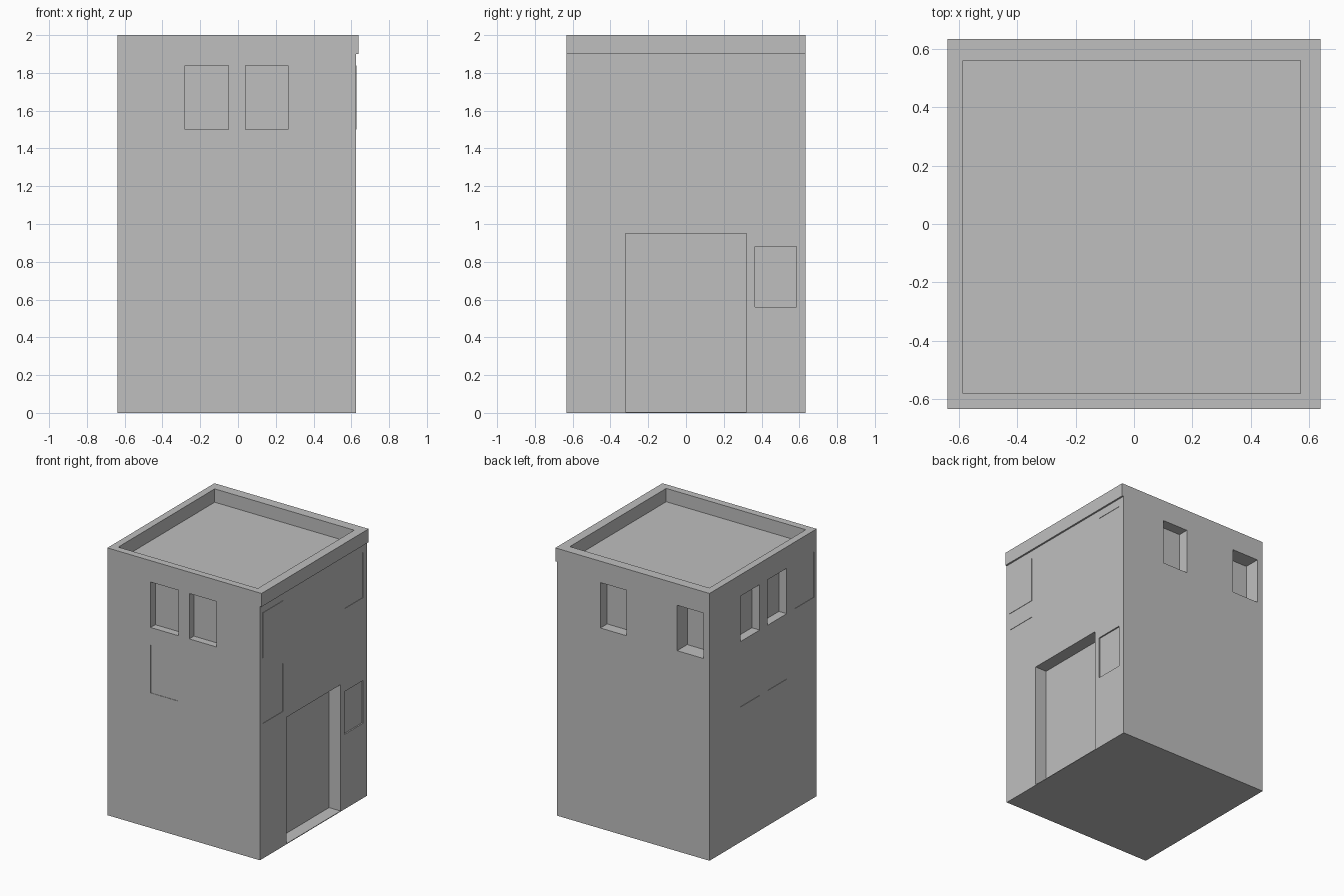
import bpy
import bmesh
from mathutils import Matrix, Vector

cube = bpy.data.objects.get("Cube")
if cube:
    bpy.data.objects.remove(cube, do_unlink=True)

plaster = bpy.data.materials.new("grey_plaster")
plaster.use_nodes = True
plaster.diffuse_color = (0.52, 0.52, 0.52, 1)
plaster.node_tree.nodes["Principled BSDF"].inputs["Base Color"].default_value = (0.52, 0.52, 0.52, 1)

LEFT, RIGHT, FRONT, BACK = -0.638, 0.625, -0.633, 0.633
EAVE = 1.9
UPPER = (1.5, 1.84)
MIDDLE = (1.01, 1.37)
FAINT = 0.003


def add_box(bm, x, y, z):
    size = Vector((x[1] - x[0], y[1] - y[0], z[1] - z[0]))
    centre = Vector((sum(x), sum(y), sum(z))) / 2
    bmesh.ops.create_cube(bm, size=1, matrix=Matrix.Translation(centre) @ Matrix.Diagonal((*size, 1)))


def make_object(name, bm):
    mesh = bpy.data.meshes.new(name)
    bm.to_mesh(mesh)
    bm.free()
    mesh.materials.append(plaster)
    obj = bpy.data.objects.new(name, mesh)
    bpy.context.collection.objects.link(obj)
    return obj


def recess(bm, side, span, z, depth):
    """Box that sinks an opening of the given depth into one wall."""
    out = 0.1
    if side == "front":
        add_box(bm, span, (FRONT - out, FRONT + depth), z)
    elif side == "back":
        add_box(bm, span, (BACK - depth, BACK + out), z)
    elif side == "left":
        add_box(bm, (LEFT - out, LEFT + depth), span, z)
    else:
        add_box(bm, (RIGHT - depth, RIGHT + out), span, z)


# Tower walls with the parapet lip over the door side
bm = bmesh.new()
profile = [(LEFT, 0), (RIGHT, 0), (RIGHT, EAVE), (-LEFT, EAVE), (-LEFT, 2), (LEFT, 2)]
face = bm.faces.new([bm.verts.new((x, FRONT, z)) for x, z in profile])
extruded = bmesh.ops.extrude_face_region(bm, geom=[face])["geom"]
bmesh.ops.translate(bm, vec=(0, BACK - FRONT, 0),
                    verts=[v for v in extruded if isinstance(v, bmesh.types.BMVert)])
bmesh.ops.recalc_face_normals(bm, faces=bm.faces)
tower = make_object("tower_walls", bm)

# Openings: sunken roof, door, windows and faint blind windows
bm = bmesh.new()
add_box(bm, (-0.585, 0.57), (-0.58, 0.56), (EAVE, 2.2))
recess(bm, "right", (-0.32, 0.32), (0.005, 0.95), 0.095)
recess(bm, "right", (0.365, 0.585), (0.56, 0.88), 0.01)
recess(bm, "right", (0.365, 0.585), UPPER, FAINT)
recess(bm, "right", (-0.6, -0.36), MIDDLE, FAINT)
for span in ((-0.28, -0.05), (0.04, 0.265)):
    recess(bm, "front", span, UPPER, 0.055)
    recess(bm, "left", span, UPPER, 0.065)
    recess(bm, "left", span, MIDDLE, FAINT)
recess(bm, "front", (-0.28, -0.05), MIDDLE, FAINT)
recess(bm, "left", (-0.6, -0.38), UPPER, FAINT)
recess(bm, "back", (0.05, 0.265), UPPER, 0.08)
recess(bm, "back", (-0.59, -0.37), UPPER, 0.12)
cutter = make_object("opening_cutter", bm)
cutter.hide_render = True

# Cut the openings and discard the cutter
cut = tower.modifiers.new("openings", "BOOLEAN")
cut.operation = "DIFFERENCE"
cut.solver = "EXACT"
cut.object = cutter
bpy.context.view_layer.update()
evaluated = tower.evaluated_get(bpy.context.evaluated_depsgraph_get())
tower.data = bpy.data.meshes.new_from_object(evaluated)
tower.modifiers.clear()
bpy.data.objects.remove(cutter, do_unlink=True)

# Faint raised shutter high on the door side
bm = bmesh.new()
add_box(bm, (RIGHT - 0.005, RIGHT + FAINT), (-0.6, -0.36), UPPER)
make_object("raised_shutter", bm)
